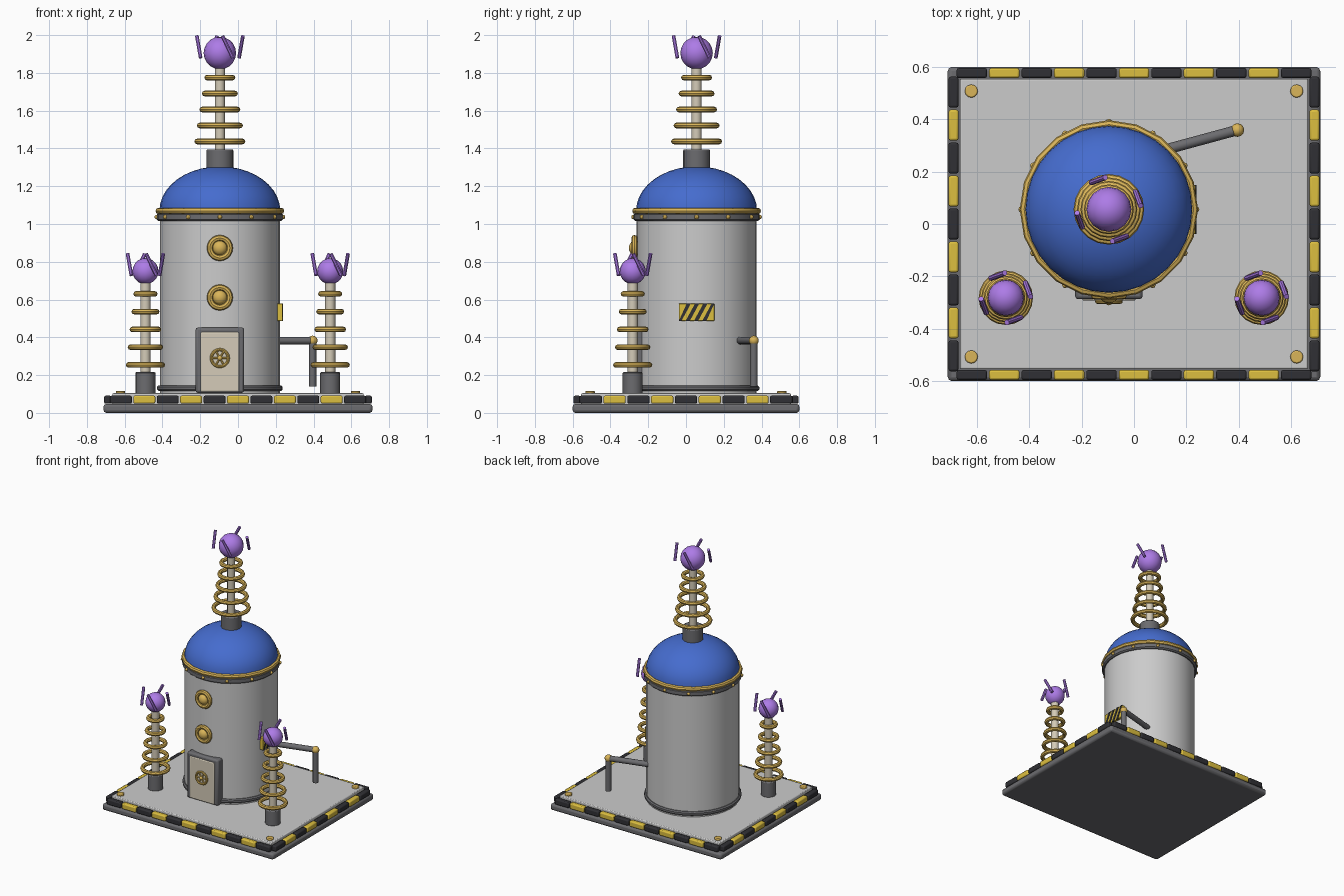
import bpy, math
from mathutils import Vector

if "Cube" in bpy.data.objects:
    bpy.data.objects.remove(bpy.data.objects["Cube"])

def mat(name, r, g, b):
    m = bpy.data.materials.new(name)
    m.diffuse_color = (r, g, b, 1)
    m.use_nodes = True
    m.node_tree.nodes["Principled BSDF"].inputs["Base Color"].default_value = m.diffuse_color
    return m

GOLD = mat("gold", .70, .46, .10)
PURPLE = mat("purple", .42, .20, .80)
BLUE = mat("blue", .06, .15, .62)
BEIGE = mat("beige", .66, .60, .48)
YELLOW = mat("yellow", .72, .52, .05)
BLACK = mat("black", .03, .03, .035)
DARK = mat("dark_grey", .15, .15, .16)

def finish(name, m=None, bevel=0):
    o = bpy.context.object
    o.name = name
    if m:
        o.data.materials.append(m)
    bpy.ops.object.transform_apply(location=False, rotation=False, scale=True)
    if bevel:
        b = o.modifiers.new("bevel", 'BEVEL')
        b.width, b.segments, b.limit_method = bevel, 2, 'ANGLE'
    bpy.ops.object.shade_smooth_by_angle(angle=math.radians(40))
    return o

def box(name, loc, size, m=None, bevel=0):
    bpy.ops.mesh.primitive_cube_add(size=1, location=loc)
    bpy.context.object.scale = size
    return finish(name, m, bevel)

def rod(name, a, b, r, m=None, sides=16, bevel=0):
    a, b = Vector(a), Vector(b)
    d = b - a
    bpy.ops.mesh.primitive_cylinder_add(vertices=sides, radius=r, depth=d.length, location=(a + b) / 2,
                                        rotation=d.to_track_quat('Z', 'Y').to_euler())
    return finish(name, m, bevel)

def ring(name, loc, R, r, m=None, rot=(0, 0, 0), seg=20):
    bpy.ops.mesh.primitive_torus_add(location=loc, rotation=rot, major_radius=R, minor_radius=r,
                                     major_segments=seg, minor_segments=8)
    return finish(name, m)

def ball(name, loc, r, m=None, scale=(1, 1, 1), seg=16, rings=10):
    bpy.ops.mesh.primitive_uv_sphere_add(segments=seg, ring_count=rings, radius=r, location=loc)
    bpy.context.object.scale = scale
    return finish(name, m)

def profile(name, cx, cy, pts, m=None, seg=32):
    """Lathe a radius/height outline around a vertical axis."""
    verts, faces, n = [], [], len(pts)
    for i in range(seg):
        a = 2 * math.pi * i / seg
        verts += [(r * math.cos(a), r * math.sin(a), z) for r, z in pts]
    for i in range(seg):
        j = (i + 1) % seg
        faces += [(i*n + k, j*n + k, j*n + k + 1, i*n + k + 1) for k in range(n - 1)]
    faces.append([i * n for i in reversed(range(seg))])
    faces.append([i * n + n - 1 for i in range(seg)])
    me = bpy.data.meshes.new(name)
    me.from_pydata(verts, [], faces)
    o = bpy.data.objects.new(name, me)
    o.location = (cx, cy, 0)
    bpy.context.collection.objects.link(o)
    bpy.ops.object.select_all(action='DESELECT')
    bpy.context.view_layer.objects.active = o
    o.select_set(True)
    return finish(name, m)

# Base slab, deck plate, corner bolts
box("base_slab", (0, 0, .024), (1.424, 1.2, .048), DARK, .015)
box("deck_plate", (0, 0, .073), (1.33, 1.11, .062), None, .006)
for sx in (-1, 1):
    for sy in (-1, 1):
        rod("corner_bolt", (sx*.622, sy*.508, .095), (sx*.622, sy*.508, .117), .025, GOLD, 12, .005)

# Hazard edging
for s in (-1, 1):
    for i in range(11):
        box("hazard_block", ((i - 5) * .124, s*.577, .07), (.116, .038, .042), YELLOW if i % 2 else BLACK, .008)
    for i in range(9):
        box("hazard_block", (s*.69, (i - 4) * .126, .07), (.038, .118, .042), YELLOW if i % 2 else BLACK, .008)

# Tank, rims and dome
X, Y = -.096, .056
rod("tank", (X, Y, .1), (X, Y, 1.06), .318, None, 32)
profile("bottom_rim", X, Y, [(.30, .116), (.324, .116), (.332, .124), (.332, .138), (.324, .146), (.30, .146)], DARK)
profile("top_rim", X, Y, [(.30, 1.016), (.325, 1.016), (.334, 1.024), (.334, 1.05), (.325, 1.058), (.30, 1.058)], DARK)
ring("dome_band", (X, Y, 1.069), .324, .017, GOLD)
profile("dome", X, Y, [(.32*math.cos(t*math.pi/20), 1.07 + .235*math.sin(t*math.pi/20)) for t in range(10)]
        + [(.004, 1.305)], BLUE)
for i in range(12):
    a = i * math.pi / 6
    ball("rim_bolt", (X + .334*math.cos(a), Y + .334*math.sin(a), 1.037), .012, GOLD, seg=8, rings=6)

# Coil towers
def coil(name, x, y, base_z, base_top, base_r, rod_top, r0, r1, z0, z1, ball_z, ball_r, prong_z, prong_r):
    rod(name + "_socket", (x, y, base_z), (x, y, base_top), base_r, DARK, 16, .006)
    rod(name + "_rod", (x, y, base_top - .01), (x, y, rod_top), .027, BEIGE, 12)
    for i in range(5):
        t = i / 4
        ring(name + "_winding", (x, y, z0 + (z1 - z0)*t), r0 + (r1 - r0)*t - .015, .015, GOLD)
    ball(name + "_orb", (x, y, ball_z), ball_r, PURPLE)
    for i in range(4):
        a = math.radians(20 + 90 * i)
        c = Vector((x + prong_r*math.cos(a), y + prong_r*math.sin(a), prong_z))
        d = Vector((math.sin(a)*.029, -math.cos(a)*.029, .057))
        rod(name + "_prong", c - d, c + d, .0105, PURPLE, 8)

coil("main_coil", X, Y, 1.26, 1.395, .071, 1.85, .135, .082, 1.437, 1.775, 1.905, .086, 1.938, .119)
for side, x in (("left", -.49), ("right", .488)):
    coil(side + "_coil", x, -.282, .1, .216, .053, .71, .104, .064, .254, .63, .75, .069, .785, .09)

# Portholes
front = (math.pi / 2, 0, 0)
for z in (.611, .873):
    ring("porthole_frame", (X, -.273, z), .053, .016, GOLD, front)
    rod("porthole_back", (X, -.24, z), (X, -.272, z), .053, GOLD, 20)
    ball("porthole_lens", (X, -.272, z), .038, GOLD, (1, .8, 1))

# Door with hand wheel
box("door_frame", (X, -.245, .279), (.258, .085, .345), DARK, .012)
box("door_panel", (X, -.285, .27), (.204, .016, .315), BEIGE, .006)
ring("door_wheel", (X, -.297, .29), .045, .008, GOLD, front)
ball("wheel_hub", (X, -.297, .29), .014, GOLD, seg=10, rings=6)
for i in range(3):
    a = i * math.pi / 3
    dx, dz = .045*math.cos(a), .045*math.sin(a)
    rod("wheel_spoke", (X - dx, -.297, .29 - dz), (X + dx, -.297, .29 + dz), .005, GOLD, 6)

# Warning plate with slanted stripes
box("warning_plate", (.222, Y, .533), (.028, .188, .092), YELLOW, .003)
for i in range(4):
    c = Y - .066 + i * .044
    me = bpy.data.meshes.new("warning_stripe")
    lo, hi, h = .487, .579, .011
    quad = [(c - .025 - h, lo), (c - .025 + h, lo), (c + .025 + h, hi), (c + .025 - h, hi)]
    quad = [(min(max(y, Y - .094), Y + .094), z) for y, z in quad]
    me.from_pydata([(x, y, z) for x in (.225, .239) for y, z in quad], [],
                   [(3, 2, 1, 0), (4, 5, 6, 7)] + [(k, (k+1) % 4, (k+1) % 4 + 4, k + 4) for k in range(4)])
    me.materials.append(BLACK)
    bpy.context.collection.objects.link(bpy.data.objects.new("warning_stripe", me))

# Side pipe with elbow
elbow = (.395, .359, .383)
rod("pipe_across", (.1, .279, .383), elbow, .02, DARK, 12)
rod("pipe_down", (.395, .359, .14), elbow, .02, DARK, 12)
ball("pipe_elbow", elbow, .026, GOLD, seg=12, rings=8)
